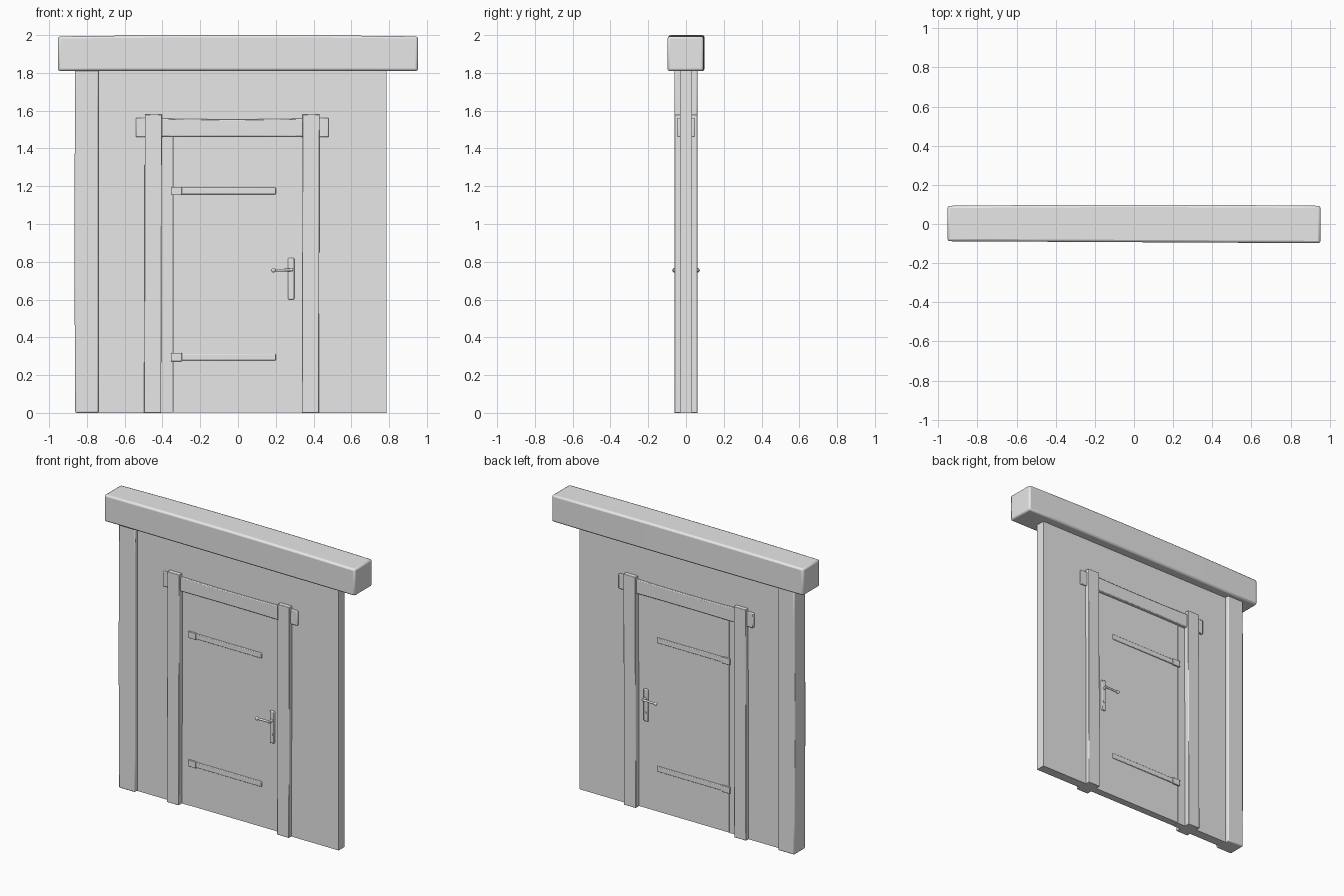
import bpy
import bmesh
import math
from mathutils import Matrix, Vector

cube = bpy.data.objects.get("Cube")
if cube:
    bpy.data.objects.remove(cube, do_unlink=True)

grey = bpy.data.materials.new("plain grey")
grey.use_nodes = True
grey.diffuse_color = (0.8, 0.8, 0.8, 1)
grey.node_tree.nodes["Principled BSDF"].inputs["Base Color"].default_value = (0.8, 0.8, 0.8, 1)


def finish(name, bm, bevel=0.0):
    bmesh.ops.recalc_face_normals(bm, faces=bm.faces)
    mesh = bpy.data.meshes.new(name)
    bm.to_mesh(mesh)
    bm.free()
    obj = bpy.data.objects.new(name, mesh)
    bpy.context.collection.objects.link(obj)
    mesh.materials.append(grey)
    if bevel:
        mod = obj.modifiers.new("rounded edges", "BEVEL")
        mod.width = bevel
        mod.segments = 2
        mod.limit_method = "ANGLE"
    bpy.ops.object.select_all(action="DESELECT")
    obj.select_set(True)
    bpy.context.view_layer.objects.active = obj
    bpy.ops.object.shade_smooth_by_angle(angle=math.radians(35))
    return obj


def box(name, x, y, z, bevel=0.0, warp=None, axis=0):
    """Box between ranges; warp(t, co) shifts points, t runs -1..1 along axis."""
    low, high = Vector((x[0], y[0], z[0])), Vector((x[1], y[1], z[1]))
    bm = bmesh.new()
    bmesh.ops.create_cube(bm, size=1)
    if warp:
        along = [e for e in bm.edges
                 if abs(e.verts[0].co[axis] - e.verts[1].co[axis]) > 0.5]
        bmesh.ops.subdivide_edges(bm, edges=along, cuts=7, use_grid_fill=True)
    for v in bm.verts:
        unit = v.co.copy()
        v.co = (low + high) / 2 + Vector(a * b for a, b in zip(unit, high - low))
        if warp:
            v.co += Vector(warp(2 * unit[axis], unit))
    return finish(name, bm, bevel)


def rod(bm, start, end, radius):
    start, end = Vector(start), Vector(end)
    turn = (end - start).to_track_quat("Z", "Y").to_matrix().to_4x4()
    bmesh.ops.create_cone(bm, cap_ends=True, segments=12, radius1=radius, radius2=radius,
                          depth=(end - start).length,
                          matrix=Matrix.Translation((start + end) / 2) @ turn)


# Wall with the doorway left open
bm = bmesh.new()
outline = [(-0.82, 0), (-0.44, 0), (-0.44, 1.5), (0.38, 1.5),
           (0.38, 0), (0.785, 0), (0.785, 1.85), (-0.82, 1.85)]
face = bm.faces.new([bm.verts.new((x, -0.032, z)) for x, z in outline])
extruded = bmesh.ops.extrude_face_region(bm, geom=[face])
bmesh.ops.translate(bm, vec=(0, 0.064, 0),
                    verts=[g for g in extruded["geom"] if isinstance(g, bmesh.types.BMVert)])
finish("wall", bm)

# Heavy timbers, slightly crooked
box("top_beam", (-0.953, 0.953), (-0.093, 0.093), (1.81, 1.993), 0.012,
    lambda t, u: (0, -0.005 * t if u.y < 0 else 0.005 * (1 - t * t),
                  0.007 * (1 - t * t) if u.z > 0 else 0))
box("corner_post", (-0.862, -0.738), (-0.061, 0.061), (0, 1.84), 0.008,
    lambda t, u: (0.003 * (t * t - 1) if u.x < 0 else 0, 0, 0), 2)

# Door frame
for name, x in (("right_jamb", -0.45), ("left_jamb", 0.385)):
    box(name, (x - 0.045, x + 0.045), (-0.061, 0.061), (0, 1.58), 0.003,
        lambda t, u: (0.002 * t, 0, 0), 2)
box("lintel", (-0.54, 0.48), (-0.046, 0.046), (1.46, 1.562), 0.005,
    lambda t, u: (0, 0, -0.008 * (1 - t * t) if u.z > 0 else 0.004 * (1 - t * t)))

# Door leaf and its hinge strip
box("door_leaf", (-0.345, 0.36), (-0.025, 0.025), (0.002, 1.48))
box("hinge_strip", (-0.42, -0.347), (-0.024, 0.024), (0, 1.48))

# Strap hinges and handles on both faces
for side, word in ((-1, "front"), (1, "back")):
    def span(a, b):
        return tuple(sorted((side * a, side * b)))

    for height, level in ((0.295, "lower"), (1.175, "upper")):
        box(f"{word}_{level}_strap", (-0.35, 0.2), span(0.02, 0.032),
            (height - 0.018, height + 0.018), 0.004)
        box(f"{word}_{level}_hinge", (-0.355, -0.297), span(0.02, 0.035),
            (height - 0.022, height + 0.022), 0.002)

    box(f"{word}_handle_plate", (0.265, 0.298), span(0.02, 0.036), (0.6, 0.82), 0.005)

    bm = bmesh.new()
    rod(bm, (0.282, side * 0.03, 0.757), (0.282, side * 0.066, 0.757), 0.009)
    rod(bm, (0.29, side * 0.061, 0.757), (0.19, side * 0.061, 0.755), 0.007)
    bmesh.ops.create_uvsphere(bm, u_segments=12, v_segments=8, radius=0.012,
                              matrix=Matrix.Translation((0.188, side * 0.061, 0.755)))
    rod(bm, (0.282, side * 0.03, 0.66), (0.282, side * 0.039, 0.66), 0.008)
    finish(f"{word}_handle", bm)
